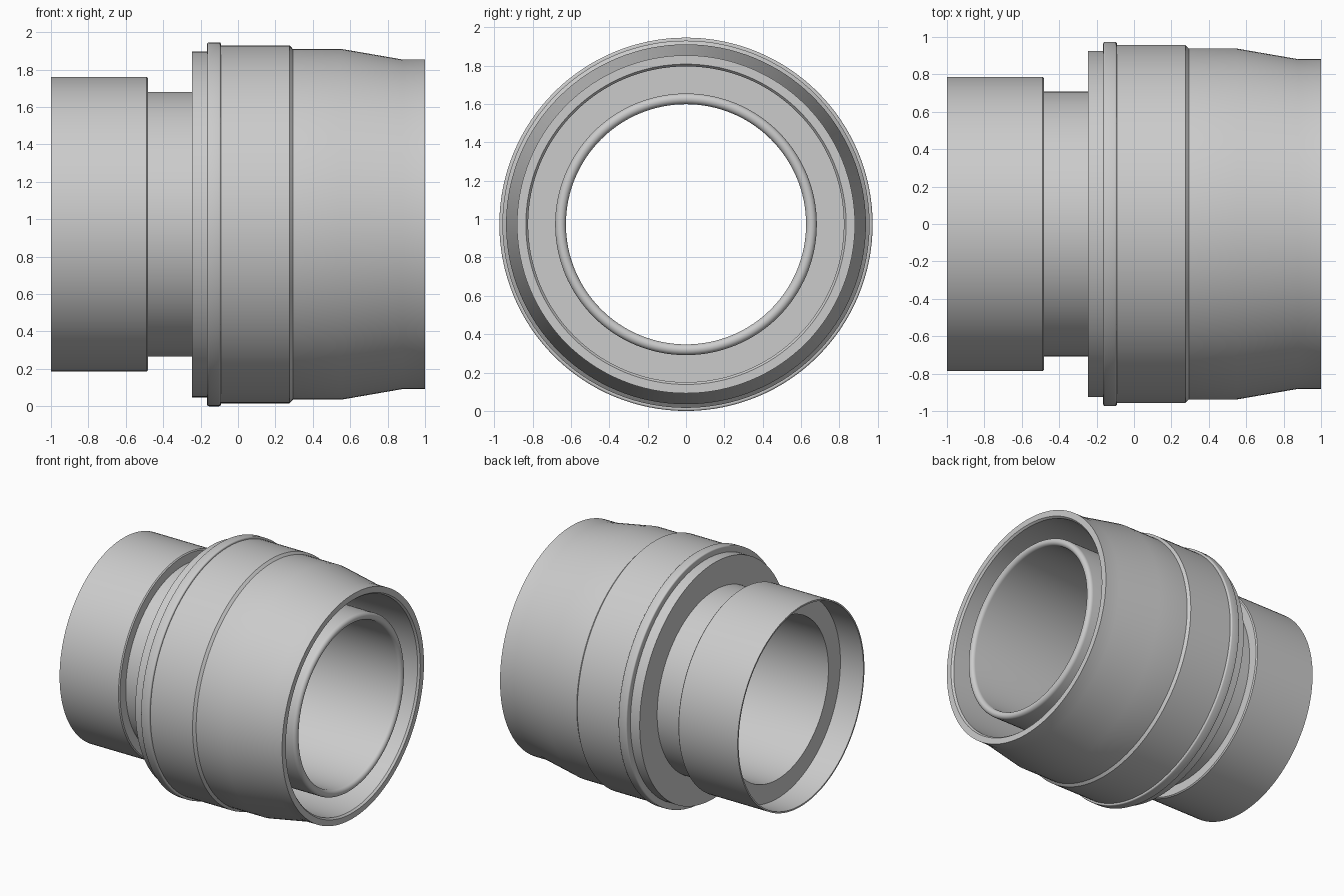
import bpy, bmesh, math

if "Cube" in bpy.data.objects:
    bpy.data.objects.remove(bpy.data.objects["Cube"])

SEGMENTS = 128
AXIS_Z = 0.973


def arc(cx, cr, radius, start, end, steps=8):
    """Points (x, r) along a circular arc, angles in degrees."""
    pts = []
    for i in range(steps + 1):
        a = math.radians(start + (end - start) * i / steps)
        pts.append((cx + radius * math.cos(a), cr + radius * math.sin(a)))
    return pts


def lathe(name, profile):
    """Revolve a closed (x, radius) profile around the horizontal x axis."""
    bm = bmesh.new()
    rings = []
    for x, r in profile:
        ring = []
        for i in range(SEGMENTS):
            a = 2 * math.pi * i / SEGMENTS
            ring.append(bm.verts.new((x, r * math.cos(a), r * math.sin(a))))
        rings.append(ring)
    for k, ring in enumerate(rings):
        nxt = rings[(k + 1) % len(rings)]
        for i in range(SEGMENTS):
            j = (i + 1) % SEGMENTS
            bm.faces.new((ring[i], ring[j], nxt[j], nxt[i]))
    bmesh.ops.recalc_face_normals(bm, faces=bm.faces)
    mesh = bpy.data.meshes.new(name)
    bm.to_mesh(mesh)
    bm.free()
    obj = bpy.data.objects.new(name, mesh)
    obj.location.z = AXIS_Z
    bpy.context.collection.objects.link(obj)
    bpy.ops.object.select_all(action='DESELECT')
    obj.select_set(True)
    bpy.context.view_layer.objects.active = obj
    bpy.ops.object.shade_smooth_by_angle(angle=math.radians(25))
    return obj


# Inner pipe: thin socket on the left, neck, bore and rounded lip on the right
pipe = [(-1.0, 0.775), (-1.0, 0.787),
        (-0.488, 0.787), (-0.48, 0.779), (-0.48, 0.708),
        (-0.2, 0.708), (-0.2, 0.682)]
pipe += arc(0.95, 0.654, 0.028, 90, -90, 10)
pipe += [(-0.8, 0.626), (-0.8, 0.775)]
lathe("inner_pipe", pipe)

# Outer sleeve: flange, raised collar, stepped body, tapered nose, deep cavity
sleeve = [(-0.245, 0.70), (-0.245, 0.925), (-0.165, 0.925),
          (-0.165, 0.963)]
sleeve += arc(-0.155, 0.963, 0.010, 157, 90, 3)
sleeve += arc(-0.101, 0.963, 0.010, 90, 0, 4)
sleeve += [(-0.091, 0.957),
           (0.275, 0.957), (0.293, 0.938), (0.55, 0.938),
           (0.88, 0.881), (1.0, 0.881),
           (1.0, 0.835), (0.985, 0.823), (-0.09, 0.823),
           (-0.09, 0.675), (-0.2, 0.675), (-0.2, 0.70)]
lathe("outer_sleeve", sleeve)
